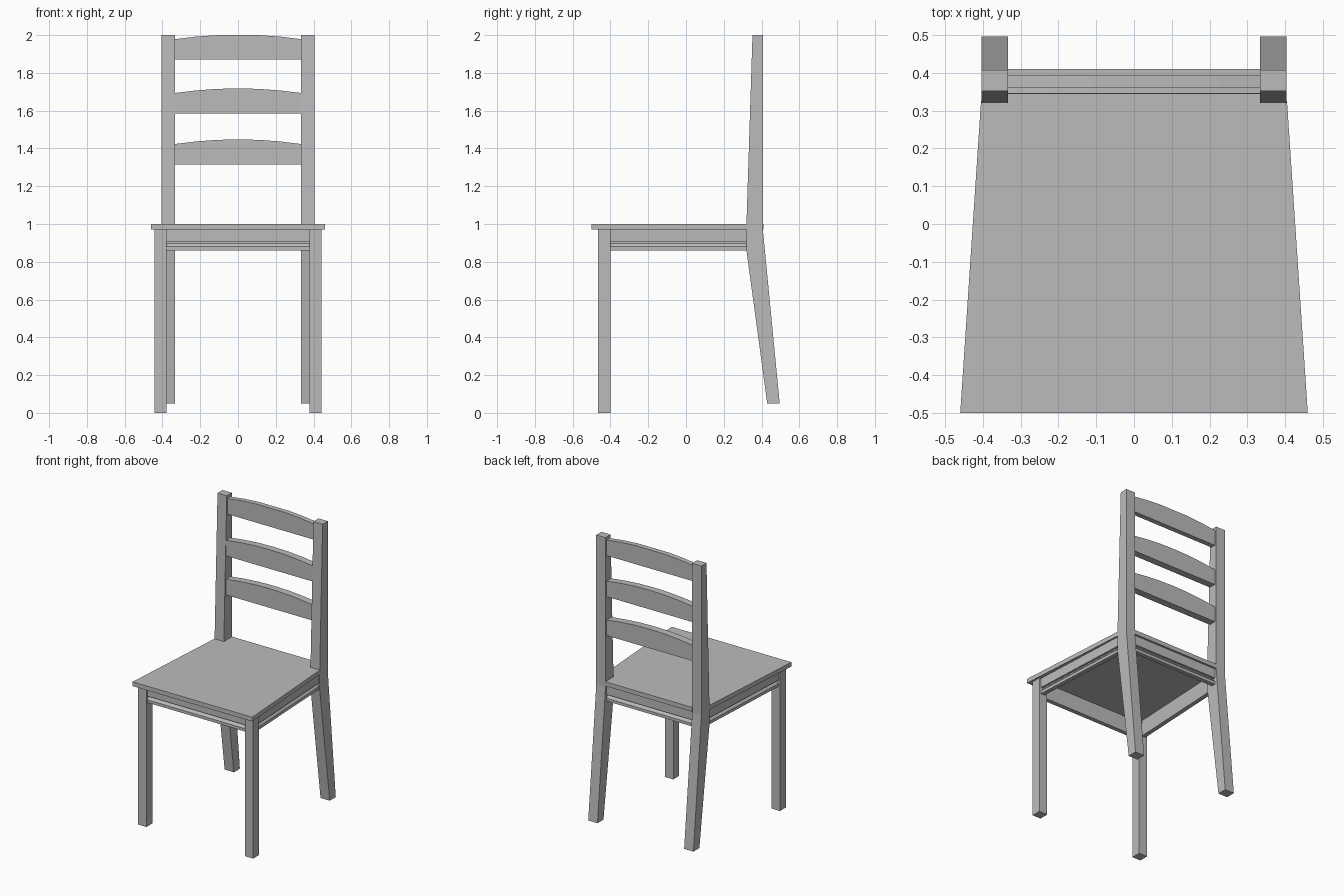
import bpy, bmesh
from mathutils import Vector

cube = bpy.data.objects.get("Cube")
if cube:
    bpy.data.objects.remove(cube, do_unlink=True)

GREY = (0.5, 0.5, 0.5, 1)
mat = bpy.data.materials.new("chair grey")
mat.use_nodes = True
mat.diffuse_color = GREY
bsdf = next(n for n in mat.node_tree.nodes if n.type == "BSDF_PRINCIPLED")
bsdf.inputs["Base Color"].default_value = GREY
bsdf.inputs["Roughness"].default_value = 0.8


def prism(name, start, end):
    """Solid between two matching outlines."""
    bm = bmesh.new()
    a = [bm.verts.new(p) for p in start]
    b = [bm.verts.new(p) for p in end]
    bm.faces.new(a)
    bm.faces.new(b[::-1])
    for i in range(len(a)):
        j = (i + 1) % len(a)
        bm.faces.new((a[i], b[i], b[j], a[j]))
    bmesh.ops.recalc_face_normals(bm, faces=bm.faces)
    mesh = bpy.data.meshes.new(name)
    bm.to_mesh(mesh)
    bm.free()
    mesh.materials.append(mat)
    obj = bpy.data.objects.new(name, mesh)
    bpy.context.collection.objects.link(obj)
    return obj


def along_x(name, profile, x0, x1):
    return prism(name, [(x0, y, z) for y, z in profile], [(x1, y, z) for y, z in profile])


# Apron cross-section: (depth behind outer face, height), with a groove above the lower bead
APRON = [(0, 0.97), (0, 0.905), (0.014, 0.905), (0.014, 0.897),
         (0, 0.88), (0, 0.86), (0.03, 0.86), (0.03, 0.97)]


def apron(name, p, q, outward):
    p, q, out = Vector(p), Vector(q), Vector(outward)
    def outline(c):
        return [(c.x - out.x * d, c.y - out.y * d, z) for d, z in APRON]
    prism(name, outline(p), outline(q))


# Seat: tapered board notched around the back posts
half = [(0.46, -0.5), (0.405, 0.325), (0.335, 0.325), (0.335, 0.41)]
outline = half + [(-x, y) for x, y in reversed(half)]
prism("seat", [(x, y, 0.97) for x, y in outline], [(x, y, 1.0) for x, y in outline])

# Legs, posts and side aprons on both sides
post_profile = [(0.43, 0.05), (0.32, 0.86), (0.32, 1.0), (0.352, 2.0),
                (0.408, 2.0), (0.408, 0.96), (0.496, 0.05)]
front_profile = [(-0.465, 0), (-0.4, 0), (-0.4, 0.97), (-0.465, 0.97)]
for side, s in (("left", 1), ("right", -1)):
    along_x(side + "_front_leg", front_profile, s * 0.378, s * 0.442)
    along_x(side + "_back_post", post_profile, s * 0.333, s * 0.404)
    apron(side + "_apron", (s * 0.43, -0.41, 0), (s * 0.394, 0.335, 0), (s, 0, 0))

# Front and back aprons
apron("front_apron", (-0.39, -0.455, 0), (0.39, -0.455, 0), (0, -1, 0))
apron("back_apron", (-0.345, 0.396, 0), (0.345, 0.396, 0), (0, 1, 0))

# Back slats with arched top edges
W, STEPS = 0.337, 6
for name, z, y0 in (("lower_slat", 1.315, 0.344), ("middle_slat", 1.585, 0.346),
                    ("top_slat", 1.87, 0.36)):
    edge = [(-W, z), (W, z)]
    for i in range(STEPS + 1):
        t = 1 - 2 * i / STEPS
        edge.append((W * t, z + 0.108 + 0.025 * (1 - t * t)))
    top = 1.9995
    prism(name, [(x, y0, min(h, top)) for x, h in edge],
          [(x, 0.395, min(h, top)) for x, h in edge])
